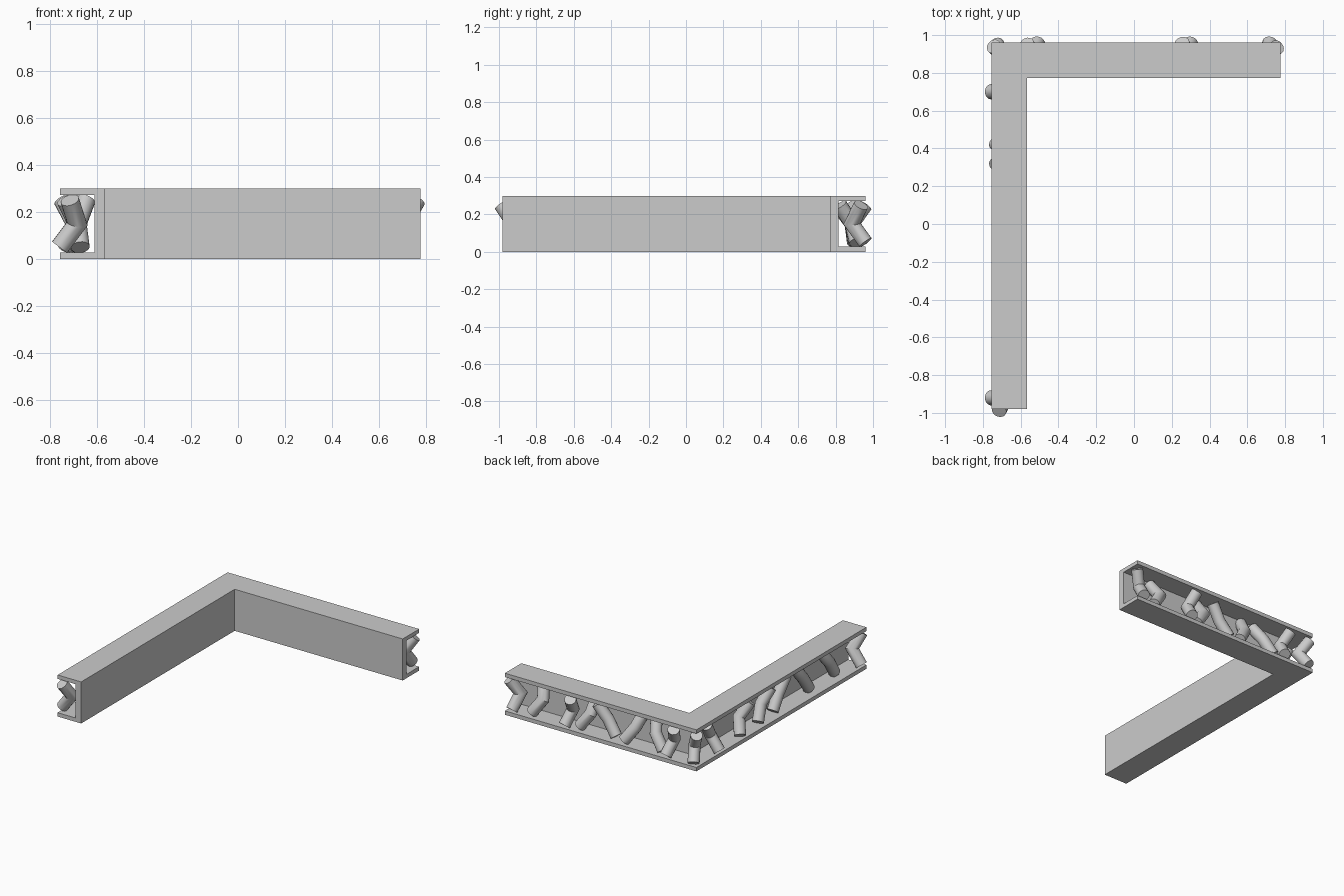
import bpy, bmesh, math
from mathutils import Vector

if "Cube" in bpy.data.objects:
    bpy.data.objects.remove(bpy.data.objects["Cube"], do_unlink=True)

# One plain grey for everything
grey = bpy.data.materials.new("light_grey")
grey.use_nodes = True
colour = (0.6, 0.6, 0.6, 1)
grey.diffuse_color = colour
grey.node_tree.nodes["Principled BSDF"].inputs["Base Color"].default_value = colour

LEFT, RIGHT, FRONT, BACK, TOP = -0.755, 0.775, -0.98, 0.96, 0.3
DEPTH, WEB, LIP = 0.188, 0.145, 0.028
SIDES, RADIUS = 16, 0.04


def finish(name, bm):
    bmesh.ops.recalc_face_normals(bm, faces=bm.faces)
    mesh = bpy.data.meshes.new(name)
    bm.to_mesh(mesh)
    bm.free()
    mesh.materials.append(grey)
    obj = bpy.data.objects.new(name, mesh)
    bpy.context.collection.objects.link(obj)
    return obj


def loft(name, rings):
    """Join closed rings of points into a capped tube."""
    bm = bmesh.new()
    loops = [[bm.verts.new(p) for p in ring] for ring in rings]
    n = len(loops[0])
    for a, b in zip(loops, loops[1:]):
        for i in range(n):
            j = (i + 1) % n
            bm.faces.new((a[i], a[j], b[j], b[i]))
    bm.faces.new(loops[0])
    bm.faces.new(loops[-1])
    return finish(name, bm)


# Mitred channel, open on its outer side: profile is (inset, height)
profile = [(0, 0), (DEPTH, 0), (DEPTH, TOP), (0, TOP),
           (0, TOP - LIP), (WEB, TOP - LIP), (WEB, LIP), (0, LIP)]
loft("corner_channel", [
    [(RIGHT, BACK - d, z) for d, z in profile],
    [(LEFT + d, BACK - d, z) for d, z in profile],
    [(LEFT + d, FRONT, z) for d, z in profile]])


# Bent peg: two cylinders leaning from a mitred elbow
def bent_peg(name, x, y, upper, lower):
    elbow = Vector((x, y, TOP / 2))

    def arm(angle, rise):
        a = math.radians(angle)
        return Vector((0.075 * math.cos(a), 0.075 * math.sin(a), rise))

    up, down = arm(upper, 0.1), arm(lower, -0.1)
    d1, d2 = -down.normalized(), up.normalized()
    mitre = (d1 + d2).normalized()
    side = d1.cross(d2)
    side = side.normalized() if side.length > 0.01 else d1.orthogonal().normalized()

    def ring(centre, axis, plane):
        other = axis.cross(side)
        points = []
        for k in range(SIDES):
            t = math.tau * k / SIDES
            p = RADIUS * (math.cos(t) * side + math.sin(t) * other)
            points.append(centre + p - axis * (p.dot(plane) / axis.dot(plane)))
        return points

    obj = loft(name, [ring(elbow + down, d1, d1),
                      ring(elbow, d1, mitre),
                      ring(elbow + up, d2, d2)])
    bpy.ops.object.select_all(action='DESELECT')
    obj.select_set(True)
    bpy.context.view_layer.objects.active = obj
    bpy.ops.object.shade_smooth_by_angle(angle=math.radians(30))


# Pegs of each arm: place along the arm, upper lean, lower lean
back_row = [(0.70, 40, 75), (0.52, 300, 20), (0.28, 110, 75), (0.14, 270, 15),
            (0.0, 15, 170), (-0.22, 250, 25), (-0.38, 300, 165),
            (-0.53, 120, 75), (-0.69, 135, 120)]
side_row = [(0.70, 105, 180), (0.37, 230, 130), (0.12, 245, 110), (-0.08, 265, 95),
            (-0.36, 70, 275), (-0.66, 60, 280), (-0.92, 245, 180)]
inset = WEB / 2
for i, (x, upper, lower) in enumerate(back_row):
    bent_peg(f"back_peg_{i + 1}", x, BACK - inset, upper, lower)
for i, (y, upper, lower) in enumerate(side_row):
    bent_peg(f"side_peg_{i + 1}", LEFT + inset, y, upper, lower)
